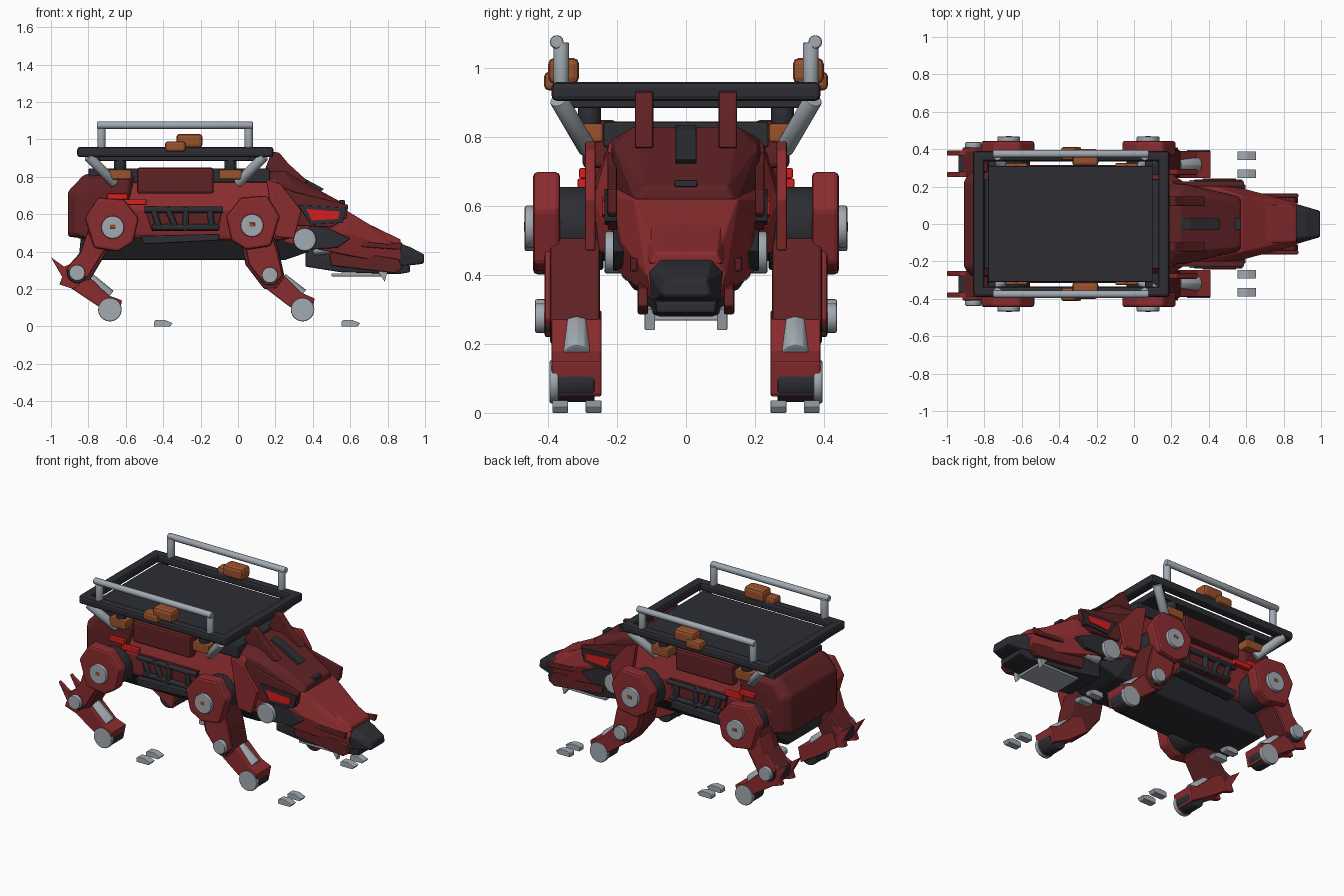
import bpy, bmesh, math
from mathutils import Vector, Matrix

def mat(name, c):
    m = bpy.data.materials.new(name)
    m.diffuse_color = (*c, 1)
    return m

RED = mat("red paint", (0.26, 0.025, 0.028))
DEEP = mat("deep red paint", (0.12, 0.016, 0.018))
DARK = mat("charcoal", (0.026, 0.027, 0.034))
SILVER = mat("steel", (0.36, 0.40, 0.44))
ORANGE = mat("orange", (0.32, 0.085, 0.026))
GLOW = mat("bright red", (0.68, 0.013, 0.012))

def finish(bm, name, m, bevel=0.0, mirror=True, smooth=False):
    bmesh.ops.recalc_face_normals(bm, faces=bm.faces)
    me = bpy.data.meshes.new(name)
    if smooth:
        for f in bm.faces:
            f.smooth = len(f.verts) == 4
    bm.to_mesh(me)
    bm.free()
    me.materials.append(m)
    ob = bpy.data.objects.new(name, me)
    bpy.context.collection.objects.link(ob)
    if bevel:
        b = ob.modifiers.new("bevel", 'BEVEL')
        b.width, b.segments, b.limit_method = bevel, 2, 'ANGLE'
    if mirror:
        ob.modifiers.new("mirror", 'MIRROR').use_axis = (False, True, False)
    return ob

def prism(name, pts, y0, y1, m, bevel=0.006, mirror=True):
    """Side outline (x, z) given thickness from y0 to y1."""
    bm = bmesh.new()
    a = [bm.verts.new((x, y0, z)) for x, z in pts]
    b = [bm.verts.new((x, y1, z)) for x, z in pts]
    bm.faces.new(a)
    bm.faces.new(b)
    n = len(pts)
    for i in range(n):
        j = (i + 1) % n
        bm.faces.new((a[i], a[j], b[j], b[i]))
    return finish(bm, name, m, bevel, mirror)

def box(name, x0, x1, y0, y1, z0, z1, m, bevel=0.008, mirror=True):
    return prism(name, [(x0, z0), (x1, z0), (x1, z1), (x0, z1)], y0, y1, m, bevel, mirror)

def hull(name, half, m, bevel=0.008):
    """Convex body from points on the +y half, reflected."""
    bm = bmesh.new()
    for x, y, z in half:
        for s in (1, -1):
            bm.verts.new((x, s * y, z))
    r = bmesh.ops.convex_hull(bm, input=bm.verts)
    loose = {g for g in r["geom_interior"] if isinstance(g, bmesh.types.BMVert)}
    bmesh.ops.delete(bm, geom=list(loose), context='VERTS')
    bmesh.ops.dissolve_limit(bm, angle_limit=0.03, verts=bm.verts, edges=bm.edges)
    return finish(bm, name, m, bevel, False)

def rod(name, p, q, r, m, sides=20, bevel=0.004, mirror=True):
    p, q = Vector(p), Vector(q)
    d = q - p
    bm = bmesh.new()
    M = Matrix.Translation((p + q) / 2) @ d.to_track_quat('Z', 'Y').to_matrix().to_4x4()
    bmesh.ops.create_cone(bm, cap_ends=True, segments=sides, radius1=r, radius2=r,
                          depth=d.length, matrix=M)
    return finish(bm, name, m, bevel, mirror, True)

def disc(name, x, z, r, y0, y1, m, bevel=0.006):
    return rod(name, (x, y0, z), (x, y1, z), r, m, 24, bevel)

# Torso, rear shell and belly
hull("torso", [(-.86, .24, .47), (-.86, .24, .76), (.2, .22, .79), (.27, .2, .7),
               (-.8, .285, .62), (.2, .27, .62), (.3, .2, .47), (-.8, .27, .5), (.2, .25, .46)], RED, .012)
hull("rear_shell", [(-.91, .23, .48), (-.91, .23, .72), (-.82, .22, .815), (-.55, .24, .815),
                    (-.87, .28, .5), (-.87, .28, .7), (-.8, .275, .785), (-.58, .285, .78),
                    (-.6, .29, .6), (-.8, .28, .47)], DEEP, .015)
hull("belly", [(-.84, .2, .48), (-.85, .16, .38), (-.82, .15, .355), (.25, .15, .355),
               (.38, .14, .4), (.3, .2, .5), (-.75, .23, .47), (.2, .23, .47)], DARK)
box("spine_deck", -.8, .17, -.24, .24, .77, .845, DARK, mirror=False)
box("side_pannier", -.54, -.13, .2, .3, .71, .85, DEEP, .015)
box("marker_light_upper", -.7, -.59, .285, .31, .68, .71, GLOW, .005)
box("marker_light_lower", -.61, -.49, .285, .315, .65, .68, GLOW, .005)

# Flank guard bars
prism("flank_recess", [(-.5, .64), (-.08, .64), (-.11, .51), (-.46, .51)], .27, .288, DEEP)
for i, (p, q) in enumerate([((-.5, .625), (-.08, .625)), ((-.46, .53), (-.1, .53)),
                            ((-.45, .62), (-.42, .52)), ((-.38, .64), (-.33, .52)),
                            ((-.28, .64), (-.28, .51)), ((-.15, .63), (-.14, .52))]):
    rod("guard_bar_%d" % i, (p[0], .3, p[1]), (q[0], .3, q[1]), .018, DARK, 6)
prism("side_sill", [(-.52, .485), (-.1, .495), (-.1, .46), (-.5, .44)], .23, .3, DARK)

# Roof rack
for x, tag in ((-.83, "rear"), (.16, "front")):
    box("rack_%s_bar" % tag, x - .03, x + .03, -.39, .39, .905, .96, DARK, .015, False)
box("rack_side_bar", -.86, .19, .335, .39, .905, .96, DARK, .015)
box("rack_platform", -.78, .1, -.31, .31, .885, .925, DARK, .006, False)
for x in (-.76, .08):
    box("rack_cross_bar", x - .02, x + .02, -.35, .35, .885, .912, DARK, .005, False)
rod("hand_rail", (-.755, .375, 1.076), (.08, .375, 1.076), .02, SILVER, 12, .006)
for x in (-.73, .057):
    rod("rail_post", (x, .362, .94), (x, .362, 1.075), .023, SILVER, 12)
for x, e in ((-.8, -.66), (.14, 0)):
    rod("rack_strut", (x, .37, .91), (e, .285, .765), .027, SILVER, 14)
for x in (-.63, -.04):
    box("mount_block", x - .06, x + .06, .24, .325, .785, .84, ORANGE)
    rod("mount_post", (x, .28, .83), (x, .28, .9), .033, DARK, 12)
box("lamp_large", -.33, -.19, .31, .4, .955, 1.03, ORANGE, .018)
box("lamp_small", -.39, -.28, .34, .412, .935, .99, ORANGE, .015)

# Chest hood with roof fins and blades
hull("hood", [(.14, .15, .83), (.25, .15, .83), (.15, .22, .79), (.28, .21, .77), (.57, .12, .655),
              (.57, .145, .61), (.25, .22, .62)], DEEP, .01)
prism("roof_fin", [(.13, .8), (.18, .935), (.22, .93), (.27, .87), (.38, .77), (.3, .76)], .095, .148, DEEP)
prism("hood_stripe", [(.25, .835), (.3, .822), (.46, .735), (.44, .72), (.26, .8)], -.03, .03, DARK, .003, False)
box("hood_slot", .54, .572, -.033, .033, .655, .675, DARK, .004, False)
prism("shoulder_plate", [(.15, .79), (.23, .76), (.34, .62), (.3, .47), (.2, .48)], .262, .293, RED)

# Head
hull("head", [(.25, .22, .66), (.25, .21, .45), (.4, .21, .62), (.58, .15, .62), (.58, .19, .5), (.4, .21, .42),
              (.58, .16, .38), (.87, .085, .445), (.87, .115, .4), (.87, .1, .33)], RED, .01)
hull("brow_plate", [(.57, .105, .61), (.87, .09, .465), (.57, .15, .56), (.87, .105, .43)], RED)
hull("snout", [(.85, .075, .45), (.86, .11, .41), (.86, .1, .32), (.92, .07, .425), (.995, .06, .385),
               (.995, .07, .345), (.99, .06, .335)], DARK)
hull("jaw", [(.36, .13, .43), (.36, .13, .32), (.55, .12, .29), (.86, .085, .28), (.92, .085, .29),
             (.92, .09, .325), (.6, .13, .4)], DARK)
prism("jaw_plate", [(.48, .42), (.86, .36), (.88, .31), (.84, .285), (.5, .325)], .11, .14, DEEP)
prism("cheek_blade", [(.55, .47), (.8, .44), (.88, .45), (.87, .41), (.6, .43)], .14, .163, DEEP)
box("chin_plate", .5, .78, -.1, .1, .268, .283, SILVER, .003, False)
prism("fang", [(.74, .31), (.8, .3), (.785, .24), (.76, .275)], .09, .12, SILVER, .002)
prism("eye_blade", [(.2, .76), (.3, .72), (.59, .65), (.58, .58), (.5, .53), (.3, .54)], .2, .228, DEEP)
prism("eye_socket", [(.32, .65), (.58, .635), (.56, .555), (.39, .545)], .2, .237, DARK, .003)
prism("eye_light", [(.365, .628), (.545, .615), (.535, .575), (.395, .567)], .236, .243, GLOW, 0)
prism("cheek_guard", [(.3, .53), (.45, .54), (.6, .47), (.53, .42), (.36, .41)], .17, .212, DARK)
disc("jaw_pivot", .357, .465, .061, .185, .236, SILVER)
rod("jaw_piston", (.4, .16, .41), (.5, .16, .42), .03, SILVER, 12)

# Legs: hips shared, limb outlines differ front and rear
hip = [(-.15, .04), (-.08, .15), (.06, .14), (.14, .04), (.11, -.09), (.03, -.14), (-.1, -.12)]
def hip_joint(tag, x, z, s):
    disc(tag + "_hip_axle", x, z - .01, .115, .24, .375, DARK)
    prism(tag + "_hip_cover", [(x + s * a, z + b) for a, b in hip], .365, .444, RED, .014)
    disc(tag + "_hip_cap", x, z - .01, .061, .44, .468, SILVER)
    box(tag + "_hip_bolt", x - .015, x + .015, .45, .4695, z - .015, z + .005, ORANGE, .002)

def limb(tag, thigh, shin, knee, foot, piston):
    prism(tag + "_thigh", thigh, .25, .395, DEEP, .01)
    prism(tag + "_thigh_armor", [(knee[0] + (x - knee[0]) * .85, knee[1] + (z - knee[1]) * .85 + .01)
                                 for x, z in thigh], .3, .41, RED, .008)
    disc(tag + "_knee_axle", *knee, .055, .27, .41, DARK)
    disc(tag + "_knee_cap", *knee, .043, .4, .438, SILVER)
    prism(tag + "_shin", shin, .245, .39, RED, .006)
    rod(tag + "_shin_piston", (*piston[0],), (*piston[1],), .04, SILVER, 10)
    disc(tag + "_foot_wheel", *foot, .058, .265, .375, DARK)
    disc(tag + "_foot_rim", *foot, .063, .37, .396, SILVER)

hip_joint("front", .075, .55, -1)
limb("front", [(0, .53), (.17, .55), (.22, .4), (.25, .26), (.2, .2), (.14, .2), (.04, .33)],
     [(.18, .29), (.25, .27), (.34, .18), (.41, .15), (.39, .05), (.27, .11), (.14, .21)],
     (.17, .275), (.345, .09), ((.23, .317, .25), (.34, .317, .165)))
hip_joint("rear", -.67, .54, 1)
limb("rear", [(-.8, .52), (-.6, .5), (-.7, .4), (-.79, .25), (-.87, .23), (-.93, .3), (-.84, .4)],
     [(-.87, .3), (-.79, .26), (-.69, .165), (-.62, .14), (-.64, .045), (-.75, .11), (-.9, .21)],
     (-.86, .287), (-.685, .09), ((-.8, .317, .25), (-.69, .317, .16)))

# Rear heel spurs, on each side of a dark core
spur = [(-1.0, .37), (-.93, .32), (-.86, .35), (-.8, .27), (-.88, .2), (-.955, .225), (-.94, .265)]
for y in (.25, .365):
    prism("heel_spur", spur, y, y + .028, RED, .003)
prism("heel_core", [(-.94, .31), (-.86, .34), (-.82, .25), (-.93, .24)], .275, .37, DARK)

# Toe pads on the ground
for x in (-.45, .553):
    for y in (.245, .342):
        prism("toe_pad", [(x, 0), (x + .085, 0), (x + .1, .018), (x + .055, .036), (x + .01, .034), (x, .025)],
              y, y + .046, SILVER, .003)
